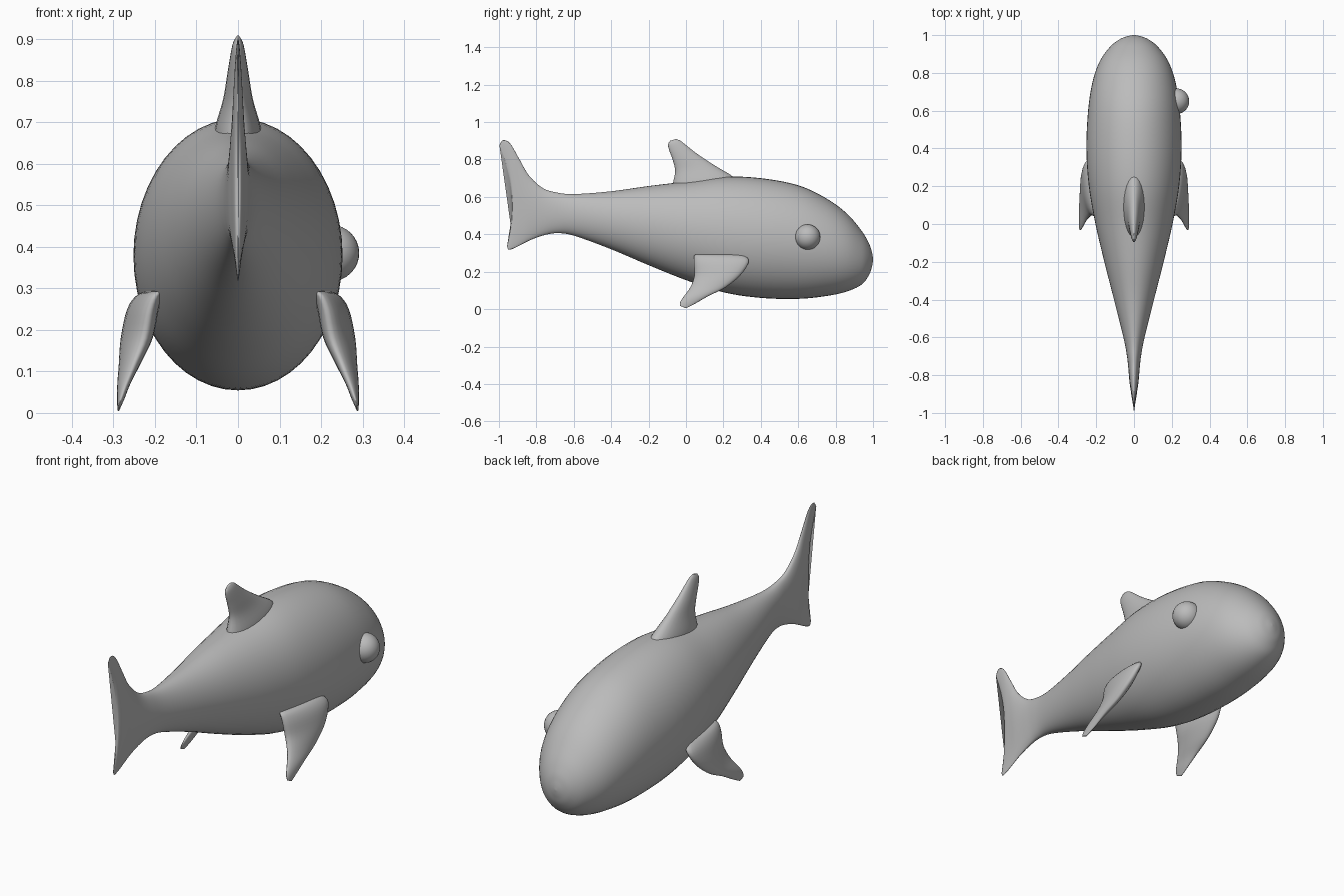
import bpy, bmesh, math
from mathutils import Vector

if "Cube" in bpy.data.objects:
    bpy.data.objects.remove(bpy.data.objects["Cube"])

grey = bpy.data.materials.new("plain grey")
grey.diffuse_color = (0.5, 0.5, 0.5, 1)
grey.use_nodes = True
grey.node_tree.nodes["Principled BSDF"].inputs["Base Color"].default_value = grey.diffuse_color


def smooth_stations(rows, steps):
    """Catmull-Rom interpolation through the station rows."""
    out = []
    for i in range(len(rows) - 1):
        p = [rows[max(0, min(len(rows) - 1, i + k))] for k in (-1, 0, 1, 2)]
        for s in range(steps):
            t = s / steps
            out.append([0.5 * (2 * b + (c - a) * t + (2 * a - 5 * b + 4 * c - d) * t * t
                               + (3 * b - a - 3 * c + d) * t ** 3) for a, b, c, d in zip(*p)])
    return out + [list(rows[-1])]


def loft(name, rows, sides, steps, mirror=False):
    """Skin elliptical rings: each row is point A xyz, point B xyz, half width, bow in y."""
    bm = bmesh.new()
    rings = []
    for ax, ay, az, bx, by, bz, w, bow in smooth_stations(rows, steps):
        a, b = Vector((ax, ay, az)), Vector((bx, by, bz))
        ring = []
        for k in range(sides):
            ang = 2 * math.pi * k / sides
            u = math.cos(ang)
            p = (a + b) / 2 + (a - b) / 2 * u
            p += Vector((max(w, 0.001) * math.sin(ang), bow * (1 - u * u), 0))
            ring.append(bm.verts.new(p))
        rings.append(ring)
    for r0, r1 in zip(rings, rings[1:]):
        for k in range(sides):
            n = (k + 1) % sides
            bm.faces.new((r0[k], r0[n], r1[n], r1[k]))
    bm.faces.new(rings[0])
    bm.faces.new(rings[-1])
    bmesh.ops.recalc_face_normals(bm, faces=bm.faces)
    me = bpy.data.meshes.new(name)
    bm.to_mesh(me)
    bm.free()
    ob = bpy.data.objects.new(name, me)
    bpy.context.collection.objects.link(ob)
    if mirror:
        ob.modifiers.new("mirror", 'MIRROR')
    finish(ob)
    return ob


def finish(ob):
    ob.data.materials.append(grey)
    for f in ob.data.polygons:
        f.use_smooth = True


# Body with tail fluke: top y, top z, bottom y, bottom z, half width, bow
body = [
    (-.998, .875, -.957, .335, .002, .046),
    (-.978, .903, -.948, .318, .008, .035),
    (-.94, .885, -.92, .325, .013, .02),
    (-.89, .80, -.88, .345, .018, .008),
    (-.84, .715, -.83, .37, .024, 0),
    (-.77, .65, -.76, .395, .030, 0),
    (-.70, .625, -.69, .406, .038, 0),
    (-.60, .615, -.60, .393, .056, 0),
    (-.40, .63, -.40, .32, .106, 0),
    (-.20, .658, -.20, .235, .157, 0),
    (0, .682, 0, .155, .204, 0),
    (.20, .708, .20, .09, .239, 0),
    (.40, .70, .40, .06, .252, 0),
    (.60, .662, .60, .055, .243, 0),
    (.75, .592, .75, .07, .22, 0),
    (.86, .511, .86, .094, .182, 0),
    (.94, .417, .94, .132, .125, 0),
    (.98, .348, .98, .185, .072, 0),
    (.995, .30, .995, .23, .03, 0),
    (1.0, .268, 1.0, .262, .003, 0),
]
loft("body", [(0, a, b, 0, c, d, w, e) for a, b, c, d, w, e in body], 48, 5)

# Dorsal fin: leading y, z, trailing y, z, half width
dorsal = [
    (.27, .66, -.08, .63, .058),
    (.255, .705, -.07, .672, .055),
    (.15, .77, -.058, .74, .036),
    (.06, .83, -.072, .80, .026),
    (.0, .877, -.09, .85, .018),
    (-.03, .90, -.096, .88, .012),
    (-.055, .909, -.085, .90, .004),
]
loft("dorsal_fin", [(0, a, b, 0, c, d, w, 0) for a, b, c, d, w in dorsal], 24, 4)

# Side fins: leading xyz, trailing xyz, half thickness, bow
side = [
    (.205, .26, .295, .17, .07, .295, .012, 0),
    (.225, .315, .285, .195, .045, .288, .027, 0),
    (.246, .335, .25, .212, .042, .25, .034, 0),
    (.262, .29, .18, .226, .045, .18, .034, 0),
    (.272, .21, .115, .25, .025, .12, .024, 0),
    (.28, .12, .07, .27, -.01, .07, .015, 0),
    (.284, .05, .03, .28, -.03, .04, .009, 0),
    (.288, .0, .004, .287, -.032, .018, .003, 0),
]
loft("side_fin", side, 24, 4, mirror=True)

# Single eye, on one side only
bpy.ops.mesh.primitive_uv_sphere_add(segments=32, ring_count=16, radius=.068,
                                     location=(.224, .65, .385))
eye = bpy.context.object
eye.name = "eye"
finish(eye)
